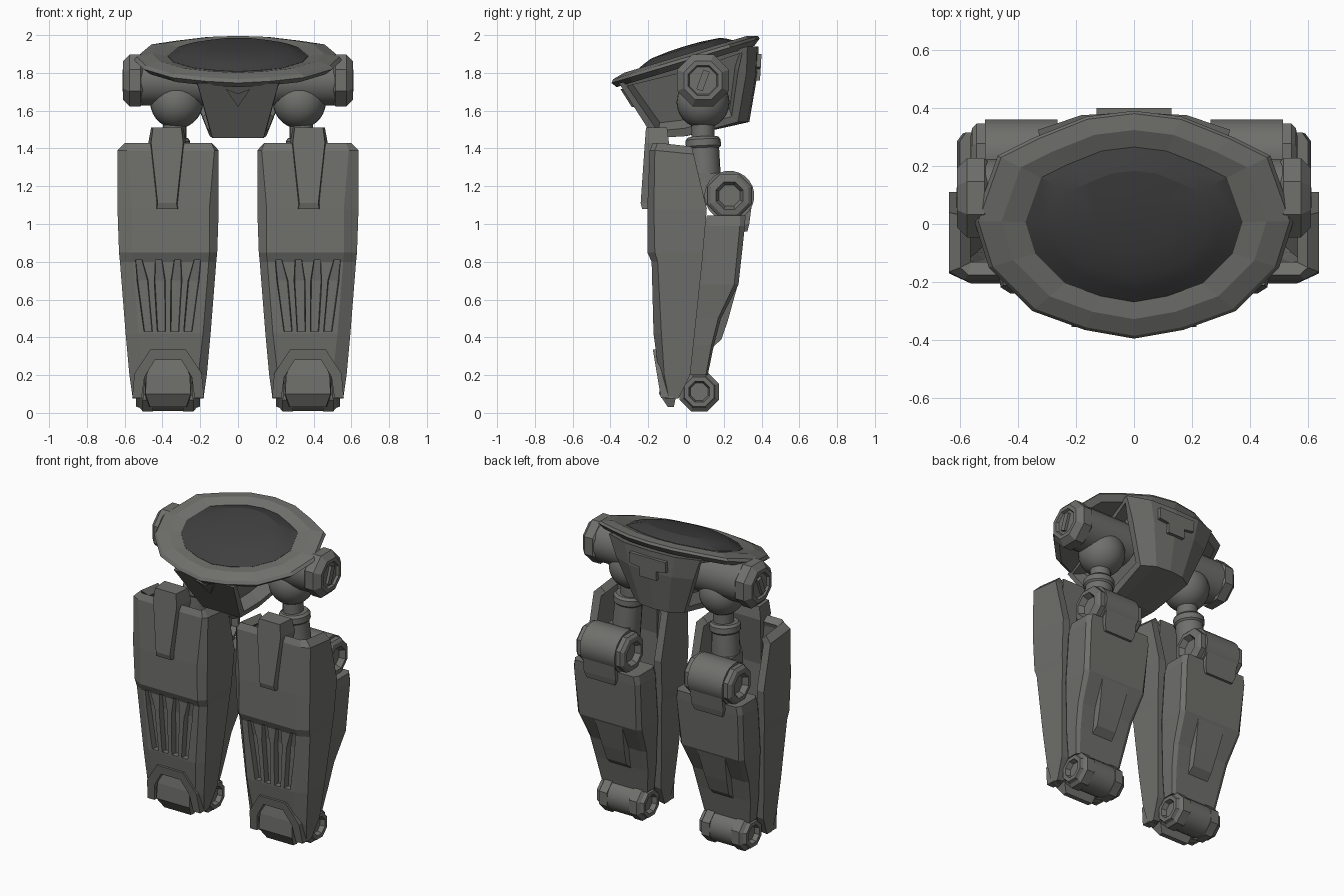
import bpy, bmesh, math
from mathutils import Vector

if "Cube" in bpy.data.objects:
    bpy.data.objects.remove(bpy.data.objects["Cube"])

def material(name, col):
    m = bpy.data.materials.new(name)
    m.diffuse_color = (*col, 1)
    m.use_nodes = True
    m.node_tree.nodes["Principled BSDF"].inputs["Base Color"].default_value = m.diffuse_color
    return m

GREY = material("warm grey metal", (0.16, 0.16, 0.15))
DARK = material("dark grey", (0.05, 0.05, 0.05))
CX = 0.37  # leg centre line

def finish(name, bm, mat=GREY, mirror=False, smooth=0):
    bmesh.ops.recalc_face_normals(bm, faces=bm.faces)
    me = bpy.data.meshes.new(name)
    bm.to_mesh(me)
    bm.free()
    ob = bpy.data.objects.new(name, me)
    bpy.context.collection.objects.link(ob)
    me.materials.append(mat)
    if smooth:
        bpy.ops.object.select_all(action='DESELECT')
        ob.select_set(True)
        bpy.context.view_layer.objects.active = ob
        bpy.ops.object.shade_smooth_by_angle(angle=math.radians(smooth))
    if mirror:
        ob.modifiers.new("other side", 'MIRROR')
    return ob

def loft_bm(sections, caps=True, closed=True, bm=None):
    """Skin a stack of equal-length point loops."""
    bm = bm or bmesh.new()
    rows = [[bm.verts.new(p) for p in s] for s in sections]
    n = len(rows[0])
    for a, b in zip(rows, rows[1:]):
        for i in range(n if closed else n - 1):
            j = (i + 1) % n
            bm.faces.new((a[i], a[j], b[j], b[i]))
    if caps:
        bm.faces.new(rows[0])
        bm.faces.new(rows[-1])
    return bm

def turned(name, start, axis, profile, sides, smooth=0):
    """Revolve (distance, radius) pairs about an axis."""
    axis = Vector(axis).normalized()
    u = axis.orthogonal().normalized()
    v = axis.cross(u)
    secs = []
    for t, r in profile:
        c = Vector(start) + axis * t
        secs.append([c + r * (math.cos(a) * u + math.sin(a) * v)
                     for a in (2 * math.pi * (i + .5) / sides for i in range(sides))])
    return finish(name, loft_bm(secs), GREY, True, smooth)

def slab(name, rows, cx=CX):
    """Four-sided tapering block; rows are z, half width back, half width front, y back, y front."""
    secs = [[(cx + b, yb, z), (cx + f, yf, z), (cx - f, yf, z), (cx - b, yb, z)]
            for z, b, f, yb, yf in rows]
    return finish(name, loft_bm(secs), GREY, True)

def plate(name, pts, front, depth, mirror=False, cx=0):
    """Flat outline in x,z following a front surface y = front(z)."""
    secs = [[(cx + x, front(z) + d, z) for x, z in pts] for d in (0, depth)]
    return finish(name, loft_bm(secs), GREY, mirror)

# --- waist ring and its dark dome, tilted up toward the back
half = [(0, -.395), (.17, -.365), (.35, -.30), (.50, -.15), (.55, .01),
        (.47, .235), (.34, .30), (.165, .37), (0, .39)]
outline = half + [(-x, y) for x, y in half[-2:0:-1]]

def ring(s, dz):
    return [(x * s, y * s, 1.885 + .3 * y * s + dz) for x, y in outline]

finish("waist_ring", loft_bm([ring(.6, -.05), ring(.93, -.05), ring(1, -.02),
                              ring(.975, -.003), ring(.83, .014), ring(.66, .0)]))
finish("waist_dome", loft_bm([ring(.68, -.01), ring(.68, .003), ring(.57, .028), ring(.47, .046),
                              ring(.25, .055), ring(.08, .058)]), DARK, smooth=18)

# --- pelvis block with recessed sides
prof = [(-.355, 1.745, .215), (-.17, 1.455, .135), (.0, 1.465, .15), (.315, 1.54, .18),
        (.36, 1.80, .28), (.365, 1.94, .33), (.0, 1.85, .28)]
bm = bmesh.new()
cols = [[bm.verts.new((s * w, y + ((-.04 if s else .02) if y > .2 else 0), z))
         for y, z, w in prof] for s in (-1, -.55, 0, .55, 1)]
for col in (cols[1], cols[3]):      # rounded rear
    for v in col[3:6]:
        v.co.y += .05
for a, b in zip(cols, cols[1:]):
    for i in range(7):
        j = (i + 1) % 7
        bm.faces.new((a[i], a[j], b[j], b[i]))
sides = [bm.faces.new(cols[0]), bm.faces.new(cols[-1])]
bmesh.ops.recalc_face_normals(bm, faces=bm.faces)
bmesh.ops.inset_individual(bm, faces=sides, thickness=.045, depth=0)
bmesh.ops.inset_individual(bm, faces=sides, thickness=.02, depth=-.08)
finish("pelvis", bm)

# front triangle and rear badge-shaped panel
plate("pelvis_front_wedge", [(-.065, 1.715), (0, 1.69), (.065, 1.715), (0, 1.62)],
      lambda z: -.355 + (1.745 - z) * .638 - .012, .03)
plate("pelvis_back_panel", [(-.13, 1.90), (.13, 1.90), (.13, 1.83), (.06, 1.82), (.06, 1.76),
                            (-.06, 1.76), (-.06, 1.82), (-.13, 1.83)],
      lambda z: .36 + (z - 1.8) * .06, .034)

# --- hips: barrel, octagonal cap with slot, ball and neck
turned("hip_barrel", (.16, .09, 1.76), (1, 0, 0), [(0, .135), (.36, .135)], 24, 32)
turned("hip_cap", (.50, .09, 1.76), (1, 0, 0),
       [(0, .13), (.015, .148), (.075, .148), (.11, .11), (.11, .085), (.095, .078)], 8)
bm = bmesh.new()
bmesh.ops.create_cube(bm, size=1)
for v in bm.verts:
    x, y, z = v.co.x * .02, v.co.y * .035, v.co.z * .11
    c, s = math.cos(.35), math.sin(.35)
    v.co = (.602 + x, .09 + y * c + z * s, 1.76 - y * s + z * c)
finish("hip_slot_key", bm, mirror=True)
bm = bmesh.new()
bmesh.ops.create_uvsphere(bm, u_segments=24, v_segments=14, radius=.14)
bmesh.ops.translate(bm, verts=bm.verts, vec=(.325, .09, 1.645))
finish("hip_ball", bm, mirror=True, smooth=32)
turned("hip_neck", (.335, .09, 1.54), (0, 0, -1), [(0, .062), (.15, .062)], 20, 32)
turned("thigh", (.345, .09, 1.46), (.02, .012, -.3),
       [(0, .08), (.015, .093), (.05, .093), (.06, .083), (.33, .088)], 20, 32)

# --- knee: drum, octagonal hubs with hollow ends, strap
KX = .388
turned("knee_drum", (KX - .125, .23, 1.15), (1, 0, 0), [(0, .132), (.25, .132)], 24, 32)
for s, tag in ((1, "outer"), (-1, "inner")):
    turned("knee_hub_" + tag, (KX + s * .10, .23, 1.15), (s, 0, 0),
           [(0, .125), (.055, .125), (.07, .108), (.075, .078), (.04, .06)], 8)
slab("knee_strap", [(1.17, .115, .115, .357, .15), (1.0, .115, .115, .335, .15),
                    (.96, .10, .10, .325, .15)], KX)
slab("knee_link", [(1.27, .075, .075, .17, .05), (1.10, .075, .075, .25, .05)])

# --- calf armour, chamfered at the back corners
rows = [(1.045, .23, .21, .11, .285, .315), (.99, .24, .22, .10, .285, .312),
        (.68, .23, .205, .06, .255, .278), (.50, .205, .18, .035, .17, .185),
        (.36, .19, .165, .02, .135, .148), (.20, .165, .145, .005, .105, .115)]
finish("calf_armour", loft_bm([[(CX + w - .02, f, z), (CX + w, f + .03, z), (CX + w, m, z),
                                (CX + c, b, z), (CX - c, b, z), (CX - w, m, z),
                                (CX - w, f + .03, z), (CX - w + .02, f, z)]
                               for z, w, c, f, m, b in rows]), mirror=True)
slab("calf_bump", [(.67, .10, .11, .272, .1), (.62, .095, .11, .258, .1),
                   (.49, .08, .10, .222, .08), (.39, .07, .09, .188, .07),
                   (.345, .075, .09, .14, .06)])

# --- hollow shin shell, outer front corner chamfered wider than the inner one
rows = [(1.43, .228, .21, .03, -.15, -.175), (1.39, .268, .225, .04, -.165, -.192),
        (1.08, .268, .198, .11, -.17, -.205), (.85, .26, .20, .09, -.165, -.205),
        (.80, .255, .195, .086, -.15, -.182), (.42, .225, .165, .046, -.13, -.172),
        (.20, .205, .14, .022, -.115, -.142), (.075, .187, .13, -.04, -.09, -.11)]
shin = finish("shin_shell", loft_bm([[(CX + w, b, z - (.02 if z > 1.38 else 0)), (CX + w, m, z),
                                      (CX + c - .008, f, z), (CX - c - .02, f, z), (CX - w, m, z),
                                      (CX - w, b, z - (.02 if z > 1.38 else 0))]
                                     for z, w, c, b, m, f in rows], caps=False, closed=False))
sol = shin.modifiers.new("thickness", 'SOLIDIFY')
sol.thickness, sol.use_even_offset = .05, True
# keep the outside surface where it was drawn
sol.offset = -1 if shin.data.polygons[2].normal.y < 0 else 1
# four tapering grooves and the toe opening
arch_in = [(.13, .0), (.125, .19), (.07, .28), (-.07, .28), (-.125, .19), (-.13, .0)]
bm = loft_bm([[(CX + x, y, z) for x, z in arch_in] for y in (-.3, -.055)])
for top, bot in ((-.155, -.105), (-.05, -.035), (.05, .035), (.155, .105)):
    loft_bm([[(CX + x + sx * w, y, z) for sx, y in ((-.6, -.3), (.6, -.3), (.35, yb), (-.35, yb))]
             for x, w, z, yb in ((top, .045, .81, -.16), (.6 * top + .4 * bot, .072, .70, -.141),
                                 (bot, .054, .43, -.134))], bm=bm)
cutter = finish("shin_cutter", bm)
cutter.hide_render = True
cutter.hide_set(True)
cut = shin.modifiers.new("grooves", 'BOOLEAN')
cut.object, cut.operation, cut.solver = cutter, 'DIFFERENCE', 'EXACT'
shin.modifiers.new("other side", 'MIRROR')

# raised tab on the shin top
slab("shin_tab", [(1.51, .085, .075, -.10, -.212), (1.43, .10, .085, -.09, -.218),
                  (1.11, .062, .05, -.15, -.24), (1.08, .062, .055, -.15, -.232)], .375)

# --- arch over the toe, and the toe itself
plate("ankle_arch", [(-.19, .08), (-.178, .21), (-.095, .335), (.095, .335), (.178, .21), (.19, .08),
                     (.14, .08), (.125, .19), (.07, .28), (-.07, .28), (-.125, .19), (-.14, .08)],
      lambda z: -.12 - .165 * z, .065, True, CX)
slab("toe", [(.30, .08, .07, -.06, -.12), (.20, .125, .115, -.05, -.138),
             (.10, .125, .12, -.05, -.142), (.03, .10, .095, -.065, -.095)])

# --- ankle roller with octagonal hubs
turned("ankle_roller", (CX - .10, .07, .112), (1, 0, 0), [(0, .102), (.20, .102)], 20, 32)
for s, tag in ((1, "outer"), (-1, "inner")):
    turned("ankle_hub_" + tag, (CX + s * .08, .07, .112), (s, 0, 0),
           [(0, .112), (.055, .112), (.07, .092), (.09, .085), (.09, .06), (.06, .05)], 8)
